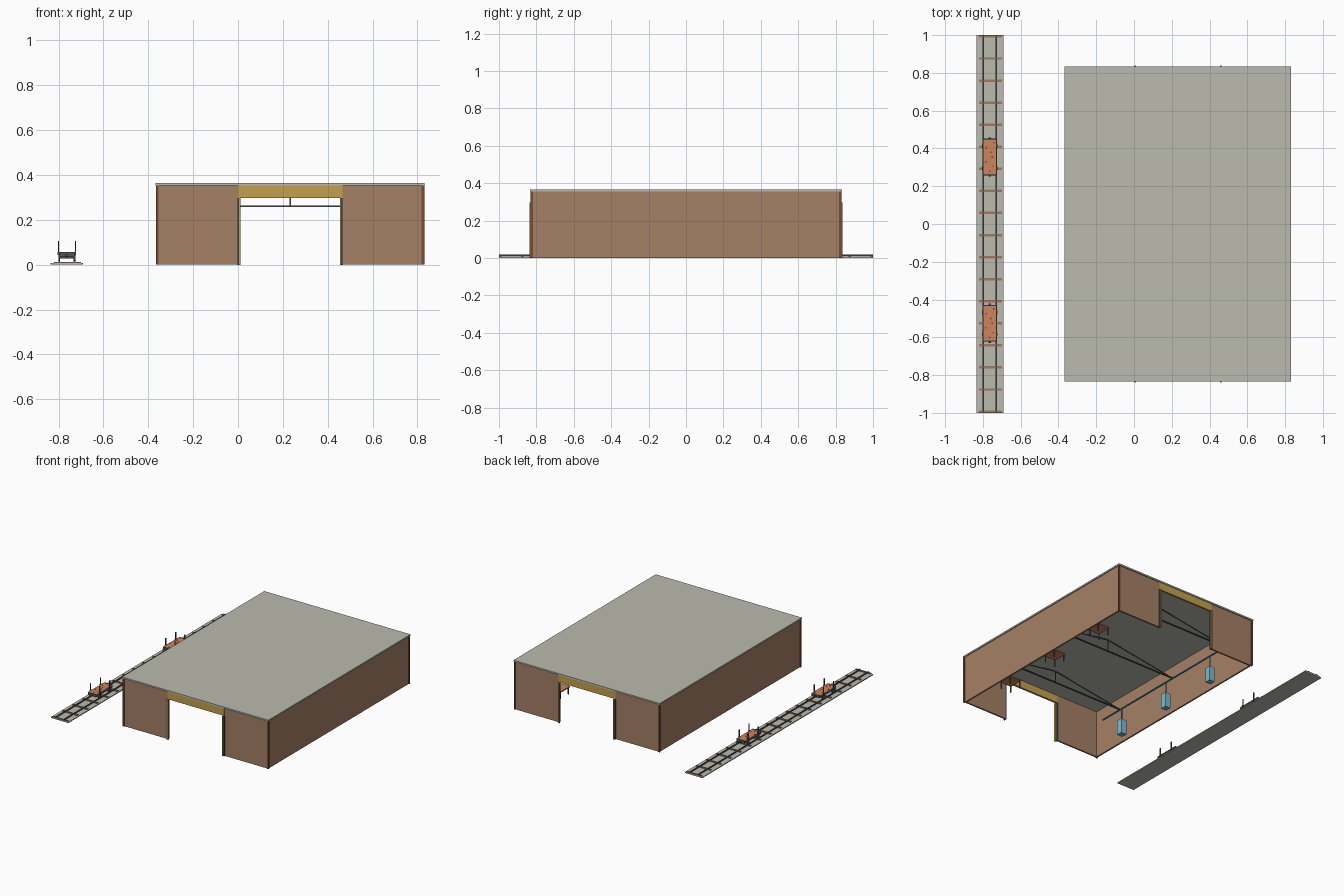
import bpy, bmesh, math
from mathutils import Vector

cube = bpy.data.objects.get("Cube")
if cube:
    bpy.data.objects.remove(cube, do_unlink=True)


def material(name, *srgb):
    m = bpy.data.materials.new(name)
    m.use_nodes = True
    col = [(c / 255) ** 2.2 for c in srgb] + [1]
    m.diffuse_color = col
    m.node_tree.nodes["Principled BSDF"].inputs["Base Color"].default_value = col
    return m


CONCRETE = material("concrete", 186, 186, 174)
WALL = material("wall_brown", 163, 127, 102)
YELLOW = material("safety_yellow", 196, 158, 80)
STEEL = material("dark_steel", 78, 88, 94)
TIMBER = material("sleeper_timber", 160, 118, 94)
DECK = material("deck_orange", 205, 130, 92)
RUST = material("rust_brown", 120, 76, 58)
BLUE = material("pipe_blue", 70, 140, 165)
PALE = material("cabinet_blue", 125, 185, 205)


def finish(name, bm, mat):
    me = bpy.data.meshes.new(name)
    bm.to_mesh(me)
    bm.free()
    me.materials.append(mat)
    ob = bpy.data.objects.new(name, me)
    bpy.context.collection.objects.link(ob)
    return ob


def box(name, mat, x, y, z):
    """Box from (min, max) pairs."""
    bm = bmesh.new()
    bmesh.ops.create_cube(bm, size=1)
    for v in bm.verts:
        v.co = [r[0] if c < 0 else r[1] for c, r in zip(v.co, (x, y, z))]
    return finish(name, bm, mat)


def block(name, mat, centre, size):
    return box(name, mat, *[(c - s / 2, c + s / 2) for c, s in zip(centre, size)])


def rod(name, mat, a, b, radius, sides=8):
    a, b = Vector(a), Vector(b)
    bm = bmesh.new()
    bmesh.ops.create_cone(bm, cap_ends=True, segments=sides, radius1=radius,
                          radius2=radius, depth=(b - a).length)
    ob = finish(name, bm, mat)
    ob.location = (a + b) / 2
    ob.rotation_euler = (b - a).to_track_quat('Z', 'Y').to_euler()
    return ob


# Shed shell
LEFT, RIGHT, END, EAVE = -0.36, 0.825, 0.825, 0.354
DOOR = (0.0, 0.465)
MID = sum(DOOR) / 2
T = 0.012
box("roof", CONCRETE, (-0.368, 0.832), (-0.833, 0.833), (EAVE, 0.365))
box("side_wall_right", WALL, (LEFT, LEFT + T), (-END, END), (0, EAVE))
box("side_wall_left", WALL, (RIGHT - T, RIGHT), (-END, END), (0, EAVE))
for s, end in ((-1, "front"), (1, "back")):
    y = sorted((s * END, s * (END - T)))
    box(end + "_wall_right", WALL, (LEFT + T, DOOR[0]), y, (0, EAVE))
    box(end + "_wall_left", WALL, (DOOR[1], RIGHT - T), y, (0, EAVE))
    box(end + "_lintel", YELLOW, DOOR, sorted((s * (END + 0.003), s * (END - T))), (0.297, EAVE))
    # Door jambs with yellow guard posts
    for x, d in ((DOOR[0], 1), (DOOR[1], -1)):
        block(end + "_jamb", STEEL, (x, s * 0.82, 0.148), (0.008, 0.022, 0.297))
        block(end + "_guard_post", YELLOW, (x + d * 0.007, s * 0.832, 0.148), (0.008, 0.012, 0.297))
    # Corner trims
    for x in (LEFT, RIGHT):
        block(end + "_corner_trim", RUST, (x, s * END, EAVE / 2), (0.012, 0.012, EAVE))

# King-post roof trusses
for y in (-0.56, 0, 0.56):
    low, high = 0.26, 0.348
    a, b = LEFT + T, RIGHT - T
    block("truss_chord", STEEL, (MID, y, low), (b - a, 0.01, 0.007))
    block("truss_king_post", STEEL, (MID, y, (low + high) / 2), (0.006, 0.008, high - low))
    for x in (a, b):
        rod("truss_rafter", STEEL, (x, y, low), (MID, y, high), 0.004, 6)

# Air line, cabinets and workbenches along the side walls
rod("air_line", BLUE, (-0.285, -0.67, 0.205), (-0.285, 0.67, 0.205), 0.006, 10)
for y in (-0.47, 0, 0.47):
    block("cabinet", PALE, (-0.285, y, 0.055), (0.045, 0.045, 0.11))
    rod("drop_pipe", BLUE, (-0.285, y, 0.11), (-0.285, y, 0.205), 0.004)
    block("bench_top", DECK, (0.71, y, 0.055), (0.1, 0.11, 0.008))
    for sx in (-1, 1):
        for sy in (-1, 1):
            block("bench_leg", STEEL, (0.71 + sx * 0.042, y + sy * 0.047, 0.026), (0.007, 0.007, 0.052))

# Railway track
TRACK = -0.763
box("track_bed", CONCRETE, (-0.835, -0.691), (-1, 1), (0, 0.007))
for i in range(18):
    block("sleeper", TIMBER, (TRACK + 0.003, -0.993 + i * 1.986 / 17, 0.009), (0.12, 0.013, 0.008))
for s in (-1, 1):
    block("rail", STEEL, (TRACK + s * 0.034, 0, 0.0145), (0.008, 2, 0.007))


def flat_car(y):
    block("car_frame", STEEL, (TRACK, y, 0.042), (0.064, 0.184, 0.016))
    block("car_deck", DECK, (TRACK, y, 0.052), (0.072, 0.186, 0.005))
    for s in (-1, 1):
        block("car_end_beam", STEEL, (TRACK, y + s * 0.094, 0.046), (0.066, 0.006, 0.02))
        block("car_buffer", STEEL, (TRACK, y + s * 0.1, 0.042), (0.012, 0.008, 0.01))
        ay = y + s * 0.058
        rod("axle", STEEL, (TRACK - 0.03, ay, 0.031), (TRACK + 0.03, ay, 0.031), 0.004)
        for t in (-1, 1):
            x = TRACK + t * 0.034
            rod("wheel", STEEL, (x - 0.004, ay, 0.031), (x + 0.004, ay, 0.031), 0.014, 14)
            block("stake_pocket", STEEL, (TRACK + t * 0.037, ay, 0.05), (0.008, 0.014, 0.014))
            block("stake", STEEL, (TRACK + t * 0.038, ay, 0.079), (0.005, 0.008, 0.052))
    # Worn spots on the deck
    for i in range(7):
        block("deck_spot", RUST, (TRACK + 0.022 * math.sin(i * 2.3), y - 0.075 + i * 0.025, 0.055),
              (0.007, 0.009, 0.002))


for y in (0.355, -0.525):
    flat_car(y)
